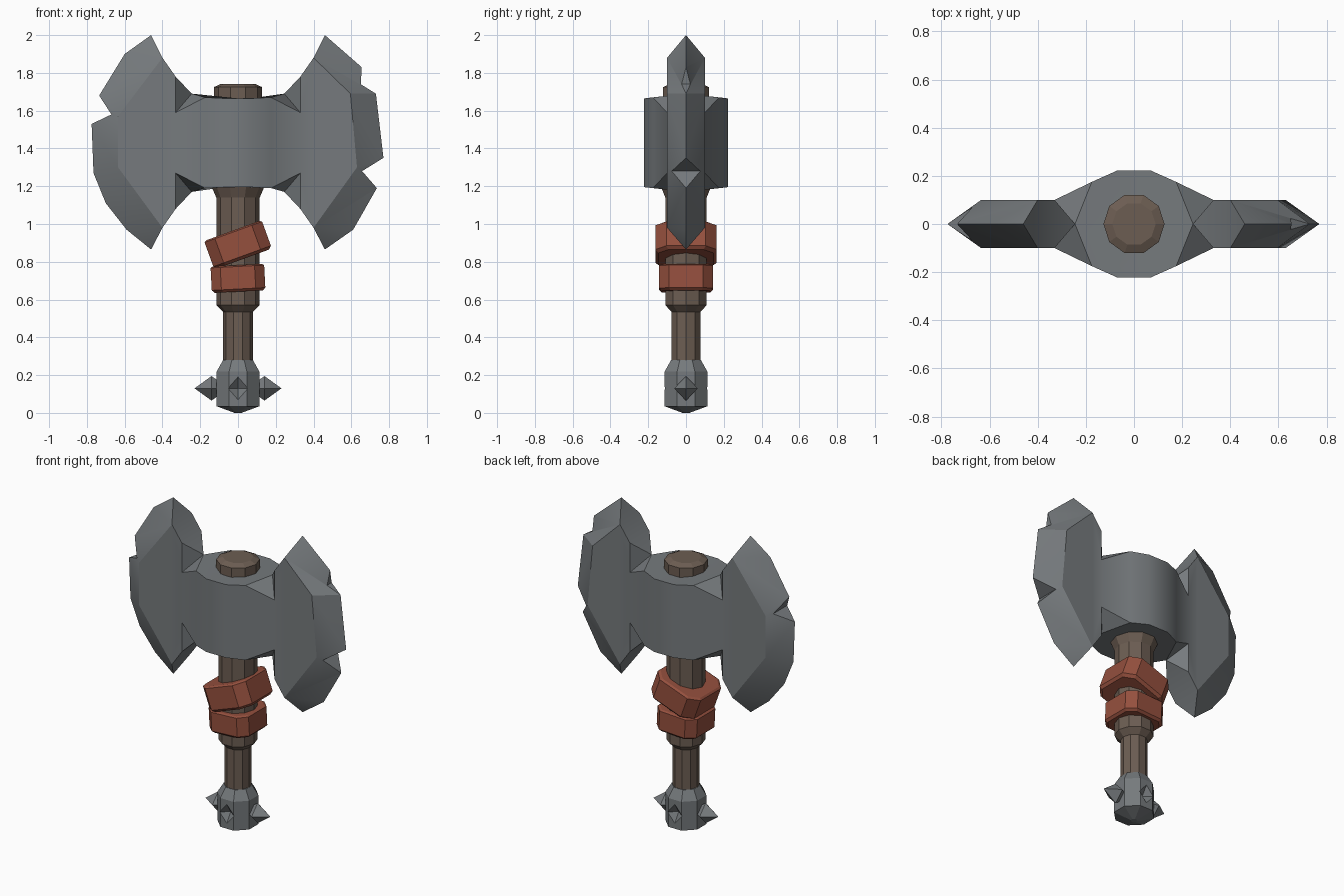
import bpy, bmesh, math
from mathutils import Matrix, Vector

if "Cube" in bpy.data.objects:
    bpy.data.objects.remove(bpy.data.objects["Cube"])


def material(name, rgb):
    m = bpy.data.materials.new(name)
    m.diffuse_color = (*rgb, 1)
    m.use_nodes = True
    m.node_tree.nodes["Principled BSDF"].inputs["Base Color"].default_value = m.diffuse_color
    return m


STEEL = material("grey steel", (0.18, 0.195, 0.205))
WOOD = material("brown wood", (0.15, 0.11, 0.085))
LEATHER = material("red leather", (0.30, 0.08, 0.048))


def make(name, bm, mat):
    bmesh.ops.remove_doubles(bm, verts=bm.verts, dist=1e-4)
    bmesh.ops.recalc_face_normals(bm, faces=bm.faces)
    me = bpy.data.meshes.new(name)
    bm.to_mesh(me)
    bm.free()
    me.materials.append(mat)
    ob = bpy.data.objects.new(name, me)
    bpy.context.collection.objects.link(ob)
    return ob


def loft(name, rings, mat):
    """Skin a stack of closed rings and cap both ends."""
    bm = bmesh.new()
    vs = [[bm.verts.new(p) for p in r] for r in rings]
    n = len(vs[0])
    for a, b in zip(vs, vs[1:]):
        for i in range(n):
            bm.faces.new((a[i], a[(i + 1) % n], b[(i + 1) % n], b[i]))
    bm.faces.new(vs[0])
    bm.faces.new(vs[-1])
    return make(name, bm, mat)


def lathe(name, profile, sides, mat, turn=0.0):
    ang = [2 * math.pi * i / sides + turn for i in range(sides)]
    return loft(name, [[(r * math.cos(a), r * math.sin(a), z) for a in ang]
                       for r, z in profile], mat)


def octahedron(name, centre, half, mat):
    bm = bmesh.new()
    c = Vector(centre)
    p = [[bm.verts.new(c + Vector([s * half[k] if k == ax else 0 for k in range(3)]))
          for s in (-1, 1)] for ax in range(3)]
    for x in p[0]:
        for y in p[1]:
            for z in p[2]:
                bm.faces.new((x, y, z))
    return make(name, bm, mat)


def carve(ob, cutters):
    bpy.context.view_layer.objects.active = ob
    for c in cutters:
        c.hide_render = True
        m = ob.modifiers.new("cut", 'BOOLEAN')
        m.operation, m.solver, m.object = 'DIFFERENCE', 'EXACT', c
        bpy.ops.object.modifier_apply(modifier=m.name)
        bpy.data.objects.remove(c)


# Axe head: faceted hub running into two bevelled blades
MID = 1.43


def half_head(bm, s, inner, outer):
    def v(x, y, z):
        return bm.verts.new((s * x, y, z))

    def face(*pts):
        bm.faces.new([v(*p) for p in pts])

    tip = {1: outer[0], -1: outer[-1]}
    hub = [(0, 0.222, 0.235), (0.07, 0.222, 0.235), (0.175, 0.175, 0.24), (0.33, 0.1, 0.16)]
    for t in (1, -1):                       # hub caps, corner notches, tips
        def at(x, y, d):
            return (x, y, MID + t * d)
        c = at(0.245, 0, 0.26)
        m0, m1, h = hub[:3]
        face(*[at(*p) for p in (m0, m1, h)], c,
             *[at(p[0], -p[1], p[2]) for p in (h, m1, m0)])
        for y in (1, -1):
            p1, p2 = at(0.33, 0.1 * y, 0.35), at(0.33, 0.1 * y, 0.16)
            face(p1, p2, c)
            face(p2, at(h[0], h[1] * y, h[2]), c)
        a, b = at(0.33, 0.1, 0.35), at(0.33, -0.1, 0.35)
        e, f = at(0.40, 0.1, 0.45), at(0.40, -0.1, 0.45)
        face(a, b, c)
        face(a, b, f, e)
        face(e, f, (tip[t][0], 0, tip[t][1]))
    ring = [(0.40, MID + 0.45)] + inner + [(0.40, MID - 0.45)]
    for y in (1, -1):
        for a, b in zip(hub, hub[1:]):      # hub sides
            face(*[(p[0], p[1] * y, MID + t * p[2])
                   for p, t in ((a, 1), (b, 1), (b, -1), (a, -1))])
        flat = [(0.33, MID + 0.16), (0.33, MID + 0.35)] + ring \
            + [(0.33, MID - 0.35), (0.33, MID - 0.16)]
        face(*[(x, 0.1 * y, z) for x, z in flat])
        i = j = 0                           # sharpened edge
        while i < len(ring) - 1 or j < len(outer) - 1:
            a, b = (ring[i][0], 0.1 * y, ring[i][1]), (outer[j][0], 0, outer[j][1])
            if i == len(ring) - 1 or (j < len(outer) - 1 and outer[j + 1][1] >= ring[i + 1][1]):
                j += 1
                face(a, b, (outer[j][0], 0, outer[j][1]))
            else:
                i += 1
                face(a, b, (ring[i][0], 0.1 * y, ring[i][1]))


bm = bmesh.new()
half_head(bm, 1, [(0.595, 1.69), (0.63, 1.30)],
          [(0.46, 2.0), (0.655, 1.83), (0.73, 1.69), (0.77, 1.35),
           (0.735, 1.19), (0.61, 0.97), (0.46, 0.865)])
half_head(bm, -1, [(0.635, 1.57), (0.635, 1.30)],
          [(0.46, 2.0), (0.60, 1.90), (0.735, 1.68), (0.775, 1.53), (0.765, 1.27),
           (0.70, 1.11), (0.59, 0.97), (0.46, 0.865)])
head = make("axe_head", bm, STEEL)


# Chips in the cutting edges
def chip(apex, a, b):
    k = 1.4
    tri = [apex] + [tuple(o + k * (q - o) for o, q in zip(apex, p)) for p in (a, b)]
    return loft("chip_cutter", [[(x, y, z) for x, z in tri] for y in (-0.3, 0.3)], STEEL)


carve(head, [chip((0.65, 1.74), (0.655, 1.825), (0.73, 1.69)),
             chip((0.657, 1.28), (0.77, 1.35), (0.735, 1.19)),
             chip((-0.67, 1.58), (-0.735, 1.68), (-0.775, 1.53))])
bpy.ops.object.select_all(action='DESELECT')
head.select_set(True)
bpy.context.view_layer.objects.active = head
bpy.ops.object.shade_smooth_by_angle(angle=math.radians(27))

# Wooden handle
lathe("handle", [(0.08, 0.24), (0.08, 0.535), (0.115, 0.57), (0.115, 1.14), (0.145, 1.21),
                 (0.127, 1.60), (0.127, 1.725), (0.09, 1.742)], 10, WOOD)


# Leather wraps: chamfered square bands
def wrap(name, z, r, h, tilt):
    rot = Matrix.Translation((0, 0, z)) @ Matrix.Rotation(math.radians(tilt), 4, 'Y')
    f = 0.64
    shape = [(1, -f), (1, f), (f, 1), (-f, 1), (-1, f), (-1, -f), (-f, -1), (f, -1)]
    loft(name, [[rot @ Vector((x * r * k, y * r * k, h * d)) for x, y in shape]
                for k, d in ((0.9, -0.5), (1, -0.4), (1, 0.45), (0.92, 0.5))], LEATHER)


wrap("upper_wrap", 0.89, 0.162, 0.16, -20)
wrap("lower_wrap", 0.712, 0.142, 0.14, -3)

# Pommel with dents front and back, spikes left and right
pommel = lathe("pommel", [(0.02, 0.0), (0.122, 0.035), (0.122, 0.22), (0.085, 0.28)],
               8, STEEL, math.pi / 8)
carve(pommel, [octahedron("dent_cutter", (0, s * 0.125, 0.13), (0.07, 0.05, 0.08), STEEL)
               for s in (-1, 1)])
for s, side in ((-1, "left"), (1, "right")):
    octahedron(side + "_spike", (s * 0.14, 0, 0.13), (0.09, 0.062, 0.065), STEEL)
